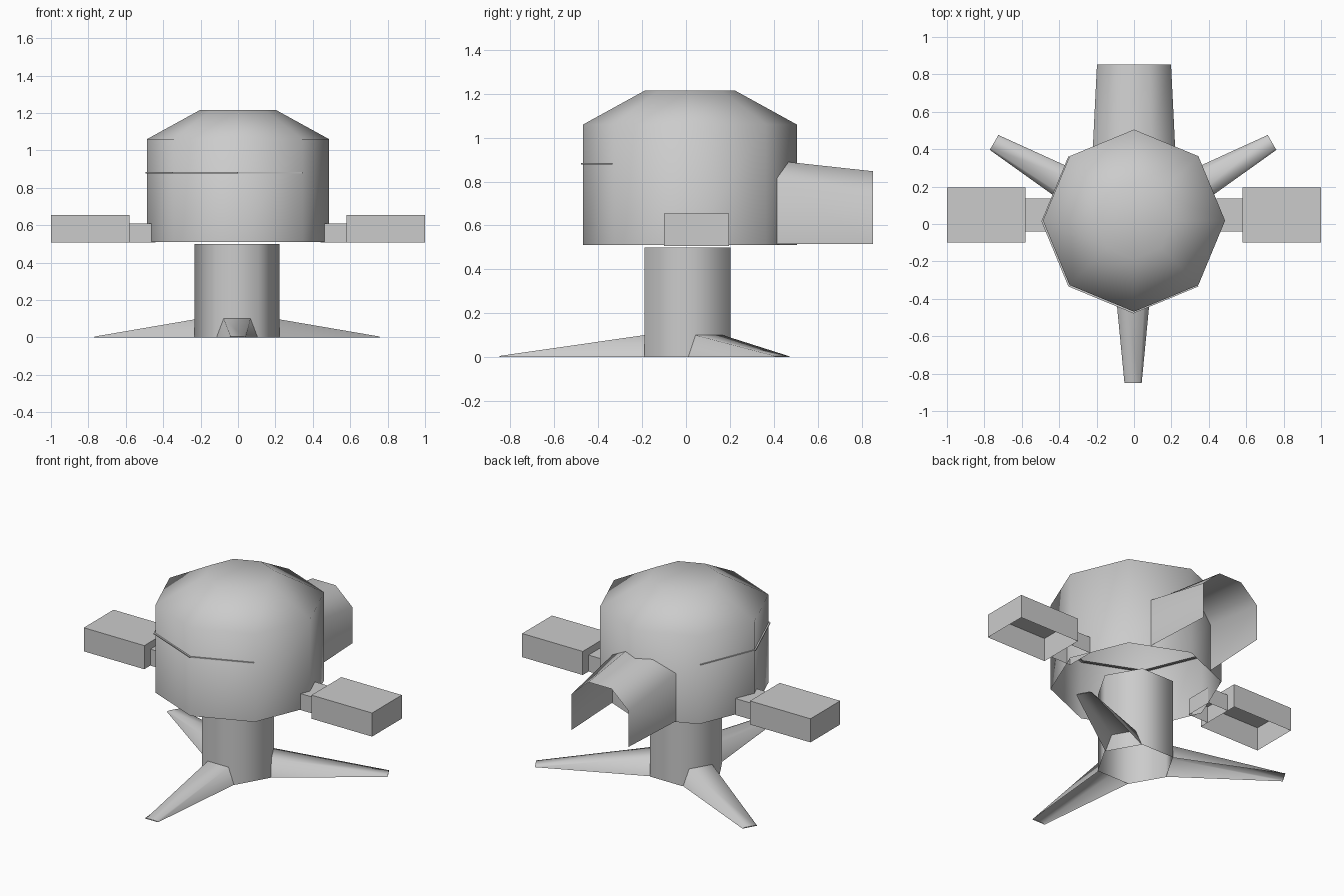
import bpy
from math import sin, cos, radians

if "Cube" in bpy.data.objects:
    bpy.data.objects.remove(bpy.data.objects["Cube"])


def make(name, verts, faces, smooth=None):
    mesh = bpy.data.meshes.new(name)
    mesh.from_pydata(verts, [], faces)
    mesh.update()
    obj = bpy.data.objects.new(name, mesh)
    bpy.context.collection.objects.link(obj)
    if smooth:
        bpy.ops.object.select_all(action='DESELECT')
        obj.select_set(True)
        bpy.context.view_layer.objects.active = obj
        bpy.ops.object.shade_smooth_by_angle(angle=radians(smooth))
    return obj


def ring(n, r, z, cx, cy):
    return [(cx + r * cos(radians(360 * i / n)), cy + r * sin(radians(360 * i / n)), z)
            for i in range(n)]


def shell(name, n, levels, center, cap_top, smooth):
    """Stacked n-sided rings, open at the bottom."""
    verts = [v for r, z in levels for v in ring(n, r, z, *center)]
    faces = [(k * n + i, k * n + (i + 1) % n, (k + 1) * n + (i + 1) % n, (k + 1) * n + i)
             for k in range(len(levels) - 1) for i in range(n)]
    if cap_top:
        faces.append(tuple(range((len(levels) - 1) * n, len(levels) * n)))
    return make(name, verts, faces, smooth)


def open_box(name, x0, x1, y0, y1, z0, z1):
    """Box without a bottom face."""
    verts = [(x, y, z) for z in (z0, z1) for x, y in ((x0, y0), (x1, y0), (x1, y1), (x0, y1))]
    faces = [(i, (i + 1) % 4, (i + 1) % 4 + 4, i + 4) for i in range(4)] + [(4, 5, 6, 7)]
    return make(name, verts, faces)


# Octagonal head, hollow underneath
shell("head_shell", 8, [(0.487, 0.51), (0.487, 1.06), (0.205, 1.215)], (0, 0.018), True, 65)

# Hexagonal column
COL = (-0.005, 0.007)
shell("column", 6, [(0.227, 0), (0.227, 0.5)], COL, False, 65)

# Three tapered feet, hollow underneath
for label, deg in (("front", -90), ("right", 30), ("left", 150)):
    c, s = cos(radians(deg)), sin(radians(deg))
    local = [(0.197, -0.11, 0), (0.197, -0.072, 0.1), (0.197, 0.072, 0.1), (0.197, 0.11, 0),
             (0.858, -0.046, 0), (0.858, -0.035, 0.005), (0.858, 0.035, 0.005), (0.858, 0.046, 0)]
    verts = [(COL[0] + c * u - s * v, COL[1] + s * u + c * v, z) for u, v, z in local]
    make(label + "_foot", verts, [(0, 4, 5, 1), (1, 5, 6, 2), (2, 6, 7, 3), (4, 7, 6, 5)], 75)

# Side arms: short connector and larger end block
for label, sx in (("right", 1), ("left", -1)):
    for part, a, b, y0, y1, top in (("connector", 0.44, 0.58, -0.04, 0.137, 0.61),
                                    ("block", 0.58, 1.0, -0.10, 0.195, 0.655)):
        x0, x1 = sorted((sx * a, sx * b))
        open_box(f"{label}_arm_{part}", x0, x1, y0, y1, 0.507, top)

# Rear hood: chamfered arch, open at the back and below
front = [(-0.22, 0.41, 0.515), (-0.22, 0.41, 0.815), (-0.095, 0.44, 0.892)]
back = [(-0.198, 0.852, 0.515), (-0.198, 0.852, 0.74), (-0.08, 0.852, 0.847)]
arch = [p + [(-x, y, z) for x, y, z in reversed(p)] for p in (front, back)]
make("rear_hood", arch[0] + arch[1], [(i, i + 1, i + 7, i + 6) for i in range(5)], 65)

# Thin seam strip around the front left of the head
verts, faces = [], []
for deg in range(135, 316, 45):
    for r, z in ((0.47, 0.877), (0.492, 0.877), (0.492, 0.884), (0.47, 0.884)):
        verts.append((-0.003 + r * cos(radians(deg)), 0.014 + r * sin(radians(deg)), z))
for k in range(4):
    faces += [(4 * k + j, 4 * k + j + 4, 4 * k + j + 5, 4 * k + j + 1) for j in range(3)]
make("seam_strip", verts, faces)
